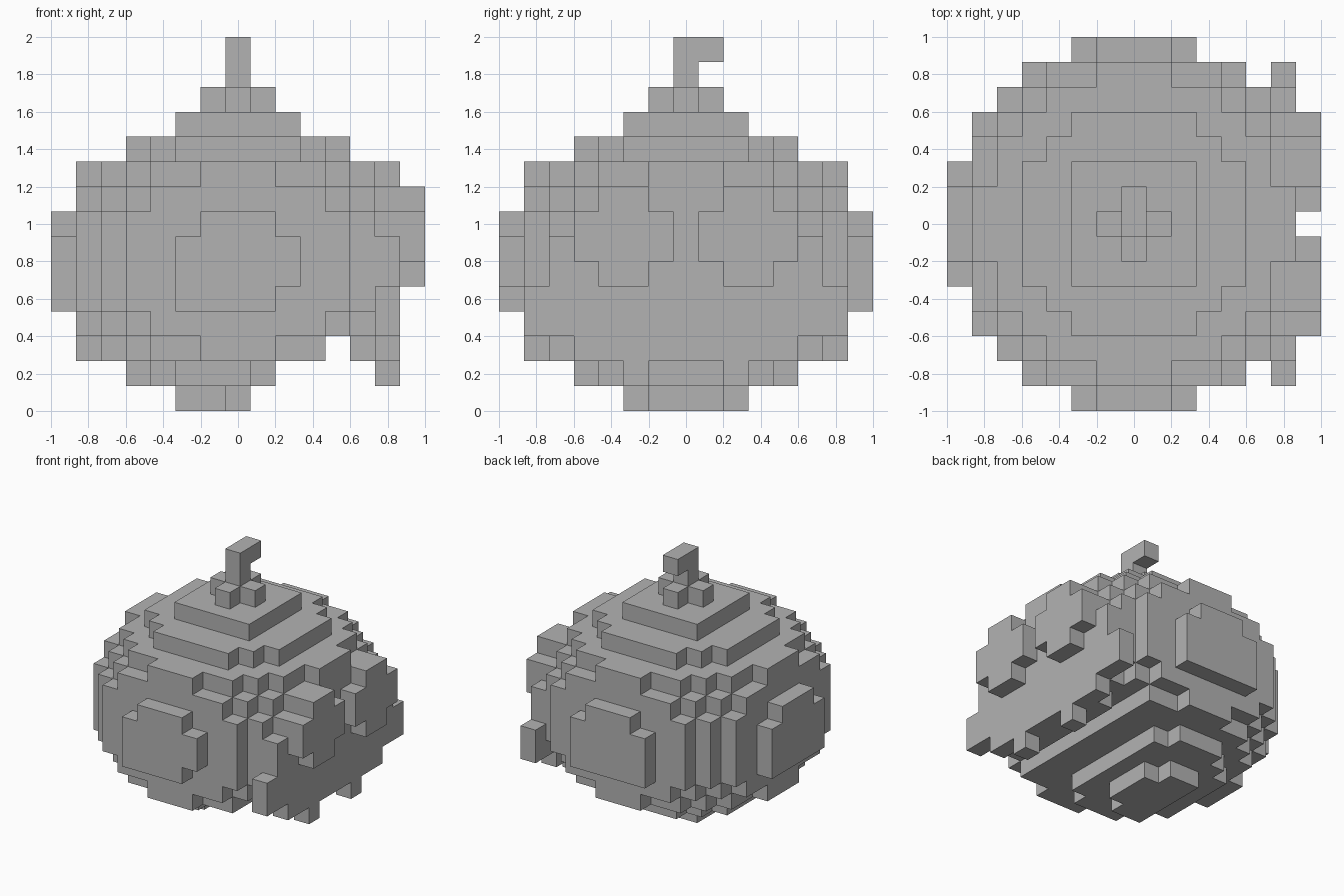
import bpy, bmesh
from mathutils import Vector

if "Cube" in bpy.data.objects:
    bpy.data.objects.remove(bpy.data.objects["Cube"], do_unlink=True)

UNIT = 2 / 15  # edge of one block

grey = bpy.data.materials.new("plain grey")
grey.use_nodes = True
grey.diffuse_color = (0.45, 0.45, 0.45, 1)
grey.node_tree.nodes["Principled BSDF"].inputs["Base Color"].default_value = (0.45, 0.45, 0.45, 1)


def box(x0, x1, y0, y1, z0, z1):
    """Block cells in an inclusive range, centred on x and y."""
    return {(x, y, z) for x in range(x0, x1 + 1)
            for y in range(y0, y1 + 1) for z in range(z0, z1 + 1)}


def disc(half_widths, z):
    """Symmetric stepped layer: half width for each distance from the middle row."""
    cells = set()
    for d, h in enumerate(half_widths):
        cells |= box(-h, h, d, d, z, z) | box(-h, h, -d, -d, z, z)
    return cells


# Round body: stepped layers mirrored about its middle
WIDEST = [6, 6, 6, 6, 6, 5, 4]
LAYERS = {8: [6, 6, 6, 6, 5, 4, 3], 9: [6, 6, 5, 5, 4, 3, 1],
          10: [4, 4, 4, 3, 2], 11: [2, 2, 2]}
body = set()
for z in range(4, 8):
    body |= disc(WIDEST, z)
for z, widths in LAYERS.items():
    body |= disc(widths, z) | disc(widths, 11 - z)

# Underside cut back below the face
for z, limit, corner in ((0, 0, 1), (1, 1, 3), (2, 3, 6)):
    body = {c for c in body if c[2] != z or c[0] < limit
            or (c[0] == limit and abs(c[1]) <= corner)}

# Face plate with jagged lower edge: bottom and top for each distance from centre
plate = box(5, 5, -3, 3, 2, 2)
for d, (low, high) in enumerate([(2, 9), (2, 9), (1, 8), (2, 8), (2, 7), (3, 6), (3, 4)]):
    plate |= box(6, 6, d, d, low, high) | box(6, 6, -d, -d, low, high)
body -= plate

# Raised rounded eyes
right_eye = box(7, 7, -4, -1, 6, 7) | box(7, 7, -3, -2, 5, 8)
left_eye = {(x, -y, z) for x, y, z in right_eye}

# Raised panels on the other three sides
back_panel = box(-2, 2, 7, 7, 4, 6) | box(-1, 1, 7, 7, 7, 7)
front_panel = {(x, -y, z) for x, y, z in back_panel} - {(2, -7, 4)}
side_panel = {(-y, x, z) for x, y, z in back_panel}

# Stem with a cross-shaped foot and bent tip
stem = disc([1, 0], 12) | box(0, 0, 0, 0, 13, 14) | box(0, 0, 0, 1, 14, 14)

parts = {"body": body, "face_plate": plate, "right_eye": right_eye, "left_eye": left_eye,
         "front_panel": front_panel, "back_panel": back_panel,
         "side_panel": side_panel, "stem": stem}
filled = set().union(*parts.values())


def build(name, cells):
    """Make a mesh of the exposed block faces and merge the flat ones."""
    bm = bmesh.new()
    for cell in sorted(cells):
        centre = Vector(cell) + Vector((0, 0, 0.5))
        for axis in range(3):
            for sign in (-1, 1):
                n = Vector((0, 0, 0))
                n[axis] = sign
                if tuple(int(a + b) for a, b in zip(cell, n)) in filled:
                    continue
                s = Vector((0, 0, 0))
                s[(axis + 1) % 3] = 0.5
                t = n.cross(s)
                mid = centre + n / 2
                bm.faces.new([bm.verts.new((mid + p) * UNIT)
                              for p in (-s - t, s - t, s + t, t - s)])
    bmesh.ops.remove_doubles(bm, verts=bm.verts, dist=UNIT / 100)
    bmesh.ops.dissolve_limit(bm, angle_limit=0.01, verts=bm.verts, edges=bm.edges)
    mesh = bpy.data.meshes.new(name)
    bm.to_mesh(mesh)
    bm.free()
    mesh.materials.append(grey)
    bpy.context.collection.objects.link(bpy.data.objects.new(name, mesh))


for part_name, part_cells in parts.items():
    build(part_name, part_cells)
